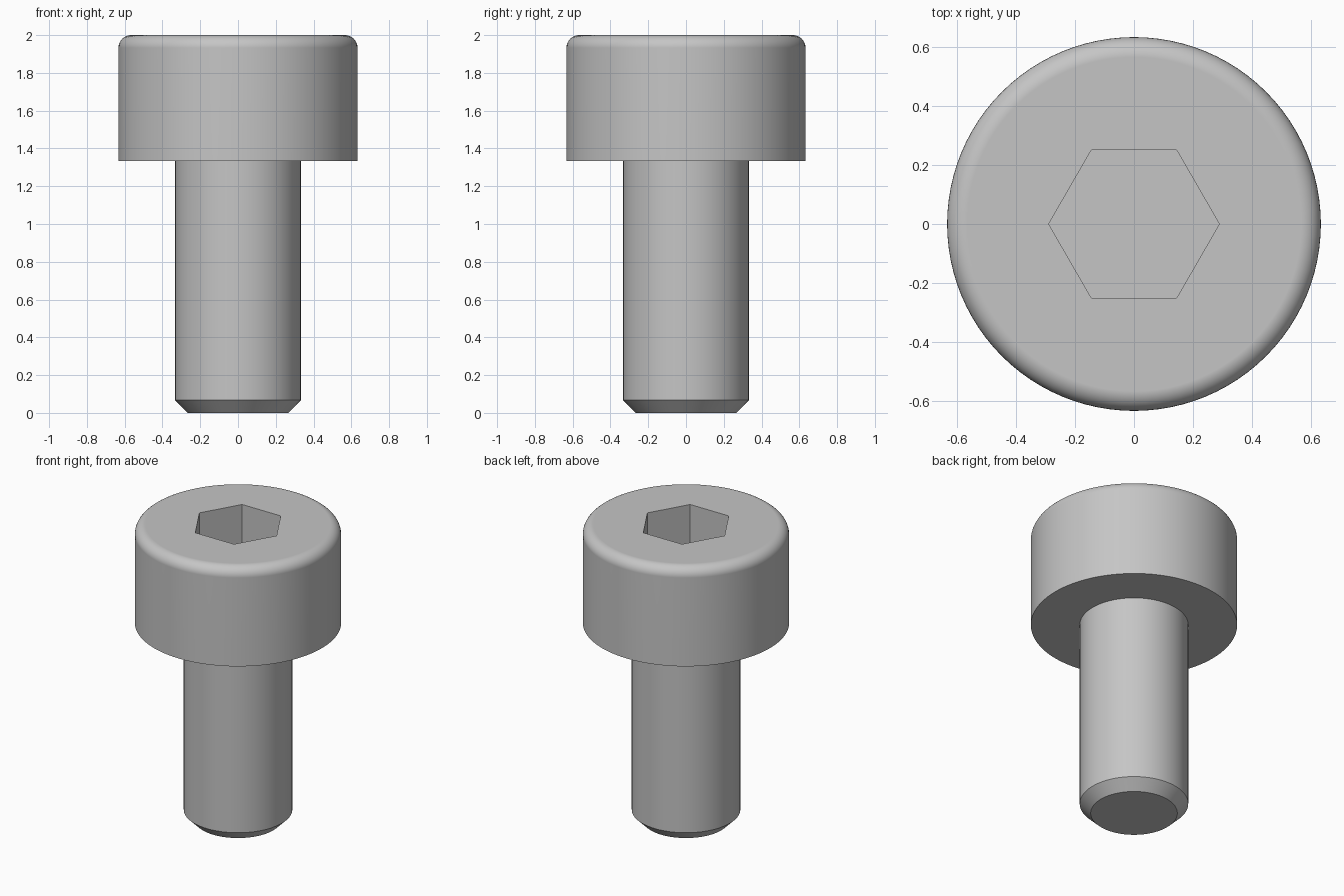
import bpy
import bmesh
from math import cos, sin, pi, radians

if "Cube" in bpy.data.objects:
    bpy.data.objects.remove(bpy.data.objects["Cube"], do_unlink=True)

SEGMENTS = 96
SHAFT_R, HEAD_R, FILLET, CHAMFER = 0.333, 0.633, 0.067, 0.067
HEAD_BOTTOM, TOP = 1.333, 2.0
HEX_R, SOCKET_DEPTH = 0.289, 0.34

# Steel material
steel = bpy.data.materials.new("steel_grey")
steel.use_nodes = True
colour = (0.56, 0.56, 0.56, 1)
steel.diffuse_color = colour
steel.node_tree.nodes["Principled BSDF"].inputs["Base Color"].default_value = colour

bm = bmesh.new()


def ring(radius, z, count):
    return [bm.verts.new((radius * cos(2 * pi * i / count),
                          radius * sin(2 * pi * i / count), z)) for i in range(count)]


def bridge(lower, upper):
    n = len(lower)
    for i in range(n):
        j = (i + 1) % n
        bm.faces.new((lower[i], lower[j], upper[j], upper[i]))


# Outer profile: chamfered tip, shaft, head underside, wall and rounded rim
profile = [(SHAFT_R - CHAMFER, 0), (SHAFT_R, CHAMFER), (SHAFT_R, HEAD_BOTTOM),
           (HEAD_R, HEAD_BOTTOM)]
for k in range(9):
    a = k / 8 * pi / 2
    profile.append((HEAD_R - FILLET + FILLET * cos(a), TOP - FILLET + FILLET * sin(a)))
rings = [ring(r, z, SEGMENTS) for r, z in profile]
for lower, upper in zip(rings, rings[1:]):
    bridge(lower, upper)
bm.faces.new(rings[0][::-1])

# Hexagonal socket
mouth = ring(HEX_R, TOP, 6)
floor = ring(HEX_R, TOP - SOCKET_DEPTH, 6)
bridge(mouth, floor)
bm.faces.new(floor)

# Flat top, one face per side of the hexagon
step = SEGMENTS // 6
for s in range(6):
    arc = [rings[-1][(s * step + i) % SEGMENTS] for i in range(step + 1)]
    bm.faces.new(arc + [mouth[(s + 1) % 6], mouth[s]])

bmesh.ops.recalc_face_normals(bm, faces=bm.faces)
mesh = bpy.data.meshes.new("socket_head_screw")
bm.to_mesh(mesh)
bm.free()
mesh.materials.append(steel)
screw = bpy.data.objects.new("socket_head_screw", mesh)
bpy.context.collection.objects.link(screw)

# Smooth round surfaces, crisp edges, flat planes
bpy.ops.object.select_all(action="DESELECT")
screw.select_set(True)
bpy.context.view_layer.objects.active = screw
bpy.ops.object.shade_smooth_by_angle(angle=radians(30))
weighted = screw.modifiers.new("weighted_normals", "WEIGHTED_NORMAL")
weighted.keep_sharp = True
